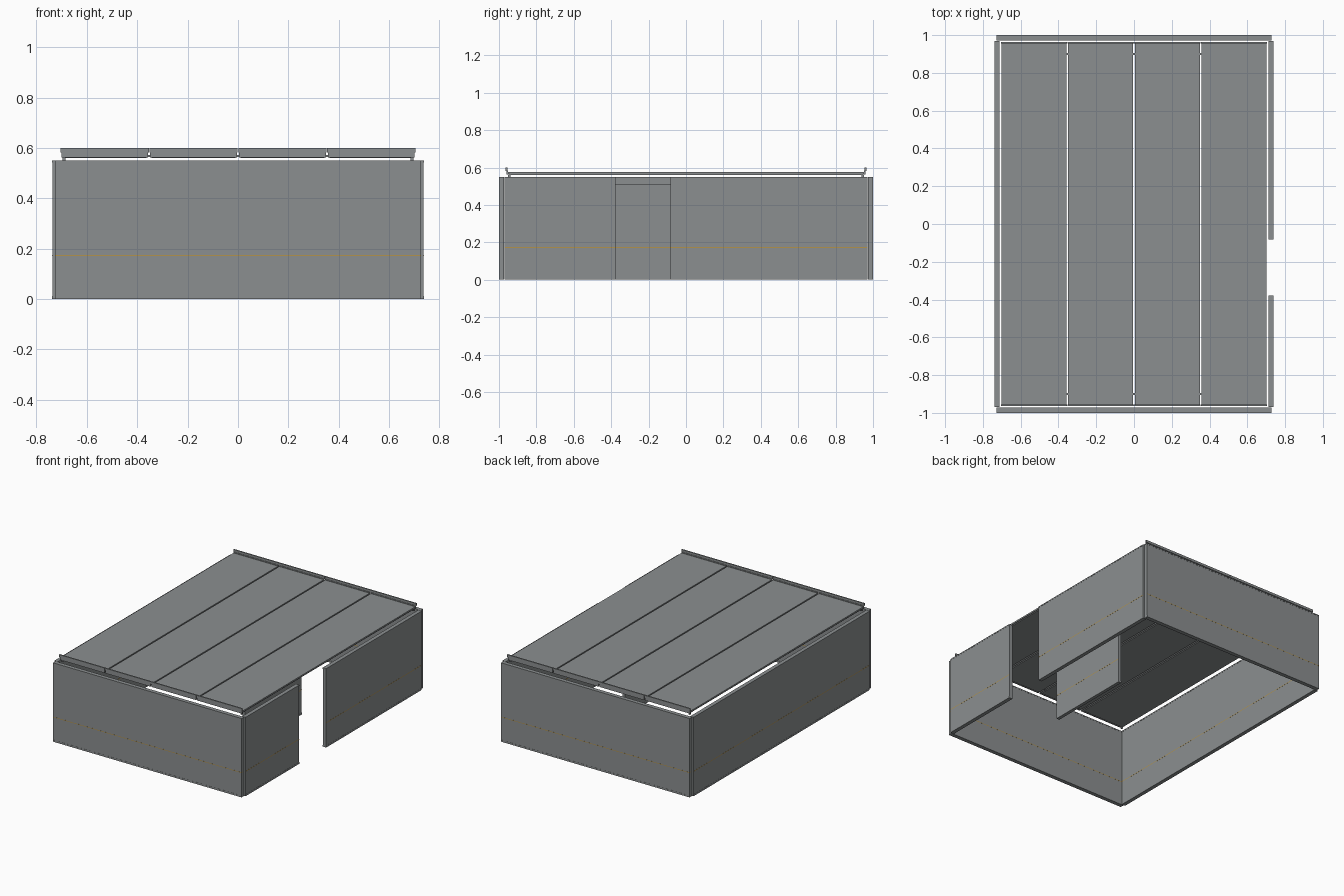
import bpy

if "Cube" in bpy.data.objects:
    bpy.data.objects.remove(bpy.data.objects["Cube"])


def material(name, rgb):
    m = bpy.data.materials.new(name)
    m.diffuse_color = (*rgb, 1)
    m.use_nodes = True
    m.node_tree.nodes["Principled BSDF"].inputs["Base Color"].default_value = m.diffuse_color
    return m


GREY = material("panel grey", (0.26, 0.275, 0.28))
TAN = material("stripe tan", (0.45, 0.29, 0.07))


def box(name, x0, x1, y0, y1, z0, z1, mat=GREY):
    v = [(x, y, z) for z in (z0, z1) for x, y in ((x0, y0), (x1, y0), (x1, y1), (x0, y1))]
    f = [(3, 2, 1, 0), (4, 5, 6, 7), (0, 1, 5, 4), (1, 2, 6, 5), (2, 3, 7, 6), (3, 0, 4, 7)]
    me = bpy.data.meshes.new(name)
    me.from_pydata(v, [], f)
    me.materials.append(mat)
    ob = bpy.data.objects.new(name, me)
    bpy.context.collection.objects.link(ob)
    return ob


def wall(name, x0, x1, y0, y1, top=0.55):
    """Thin panel set between floor and top tracks, with a narrow stripe on both faces."""
    e = 0.001
    along_x = (x1 - x0) > (y1 - y0)
    dx, dy = (0, e) if along_x else (e, 0)
    box(name + "_panel", x0 + dx, x1 - dx, y0 + dy, y1 - dy, 0.002, top - 0.002)
    box(name + "_floor_track", x0, x1, y0, y1, 0, 0.012)
    box(name + "_top_track", x0, x1, y0, y1, top - 0.008, top)
    box(name + "_stripe", x0 + dx * 0.6, x1 - dx * 0.6, y0 + dy * 0.6, y1 - dy * 0.6,
        0.170, 0.174, TAN)


# Outer walls; the right side has a full-height door opening
wall("front_wall", -0.727, 0.727, -1.0, -0.972)
wall("back_wall", -0.727, 0.727, 0.972, 1.0)
wall("left_wall", -0.738, -0.711, -0.97, 0.97)
wall("right_wall_front", 0.711, 0.738, -0.97, -0.378)
wall("right_wall_back", 0.711, 0.738, -0.082, 0.97)

# Inner partition facing the door
wall("partition", 0.305, 0.328, -0.39, 0.235, 0.512)

# Four roof panels with raised end lips
for i in range(4):
    c = -0.5295 + i * 0.353
    n = f"roof_panel_{i + 1}"
    box(n, c - 0.172, c + 0.172, -0.955, 0.955, 0.566, 0.577)
    box(n + "_underside", c - 0.166, c + 0.166, -0.945, 0.945, 0.560, 0.567)
    for s, side in ((-1, "front"), (1, "back")):
        ya, yb = sorted((s * 0.955, s * 0.964))
        box(f"{n}_{side}_lip", c - 0.1755, c + 0.1755, ya, yb, 0.582, 0.599)
        ya, yb = sorted((s * 0.952, s * 0.960))
        box(f"{n}_{side}_web", c - 0.172, c + 0.172, ya, yb, 0.562, 0.584)

# Clips bridging the panel gaps and feet at the corners
for s, side in ((-1, "front"), (1, "back")):
    for i in range(3):
        x = -0.353 + i * 0.353
        box(f"{side}_clip_{i + 1}", x - 0.012, x + 0.012, s * 0.9 - 0.004, s * 0.9 + 0.004, 0.564, 0.572)
    for t, lr in ((-1, "left"), (1, "right")):
        box(f"{side}_{lr}_foot", t * 0.69 - 0.006, t * 0.69 + 0.006,
            s * 0.945 - 0.006, s * 0.945 + 0.006, 0.549, 0.562)
